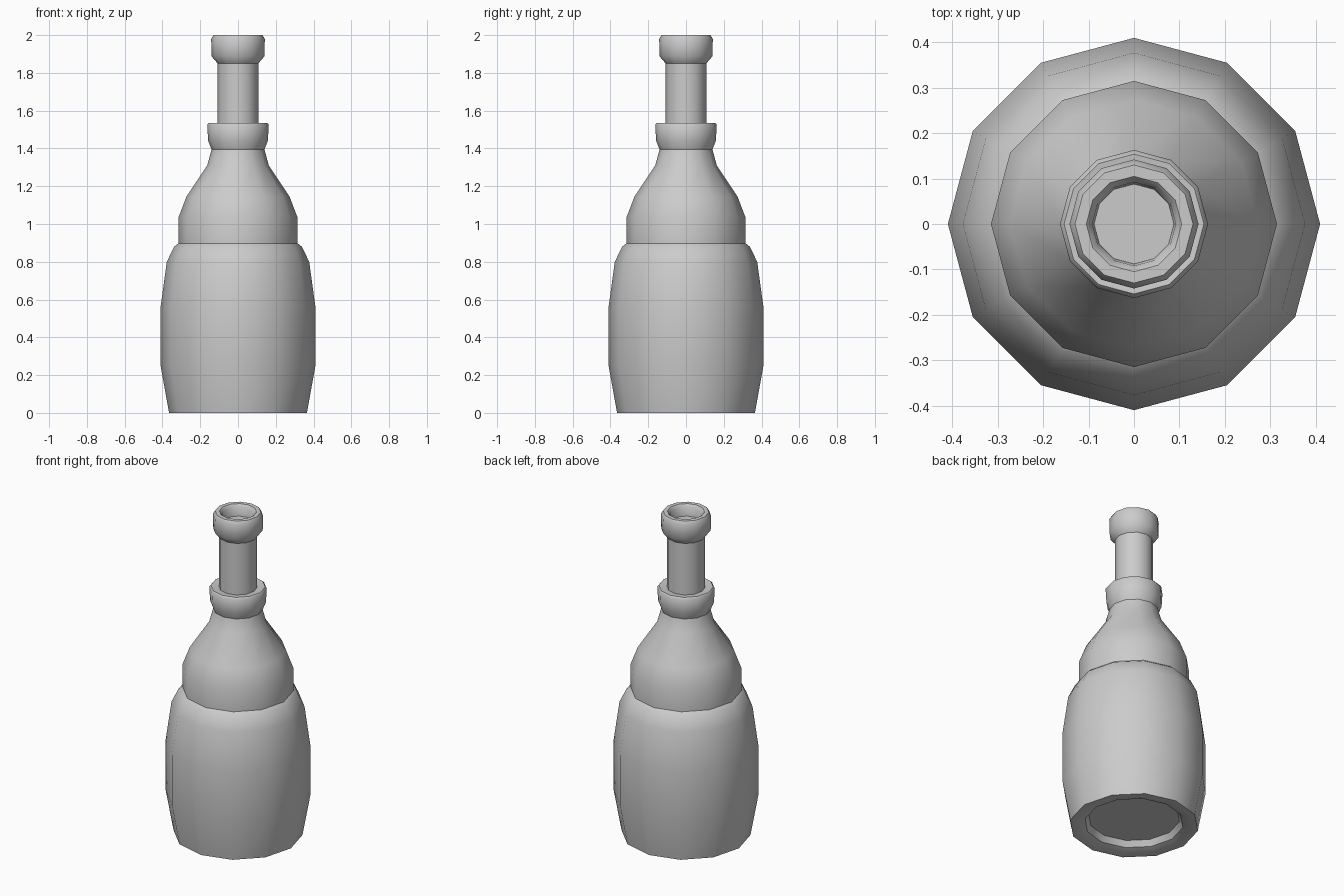
import bpy, bmesh, math

if "Cube" in bpy.data.objects:
    bpy.data.objects.remove(bpy.data.objects["Cube"])

SIDES = 12


def lathe(name, profile, cap_start=False, cap_end=False):
    """Revolve (radius, z) points around z with corners on the axes."""
    bm = bmesh.new()
    rings = []
    for r, z in profile:
        rings.append([bm.verts.new((r * math.cos(2 * math.pi * i / SIDES),
                                    r * math.sin(2 * math.pi * i / SIDES), z))
                      for i in range(SIDES)])
    for a, b in zip(rings, rings[1:]):
        for i in range(SIDES):
            j = (i + 1) % SIDES
            bm.faces.new((a[i], a[j], b[j], b[i]))
    if cap_start:
        bm.faces.new(rings[0][::-1])
    if cap_end:
        bm.faces.new(rings[-1])
    mesh = bpy.data.meshes.new(name)
    bm.to_mesh(mesh)
    bm.free()
    obj = bpy.data.objects.new(name, mesh)
    bpy.context.collection.objects.link(obj)
    bpy.ops.object.select_all(action='DESELECT')
    obj.select_set(True)
    bpy.context.view_layer.objects.active = obj
    bpy.ops.object.shade_smooth_by_angle(angle=math.radians(42))
    return obj


# Wide body with a recessed base
lathe("bottle_body", [
    (0.26, 0.05), (0.28, 0.015), (0.325, 0.0), (0.365, 0.0),
    (0.41, 0.25), (0.41, 0.56), (0.377, 0.80), (0.338, 0.88), (0.315, 0.898),
], cap_start=True)

# Shoulder tapering in towards the neck
lathe("bottle_shoulder", [
    (0.315, 0.898), (0.315, 1.035), (0.273, 1.145),
    (0.163, 1.31), (0.14, 1.395),
])

# Flared collar around the neck
lathe("bottle_collar", [
    (0.14, 1.395), (0.158, 1.44), (0.163, 1.525), (0.154, 1.536), (0.108, 1.53),
])

# Straight neck
lathe("bottle_neck", [(0.108, 1.53), (0.108, 1.85)])

# Thick lip and the open mouth
lathe("bottle_lip", [
    (0.108, 1.85), (0.14, 1.888), (0.142, 1.98), (0.130, 2.0),
    (0.105, 2.0), (0.092, 1.985), (0.088, 1.93),
], cap_end=True)
